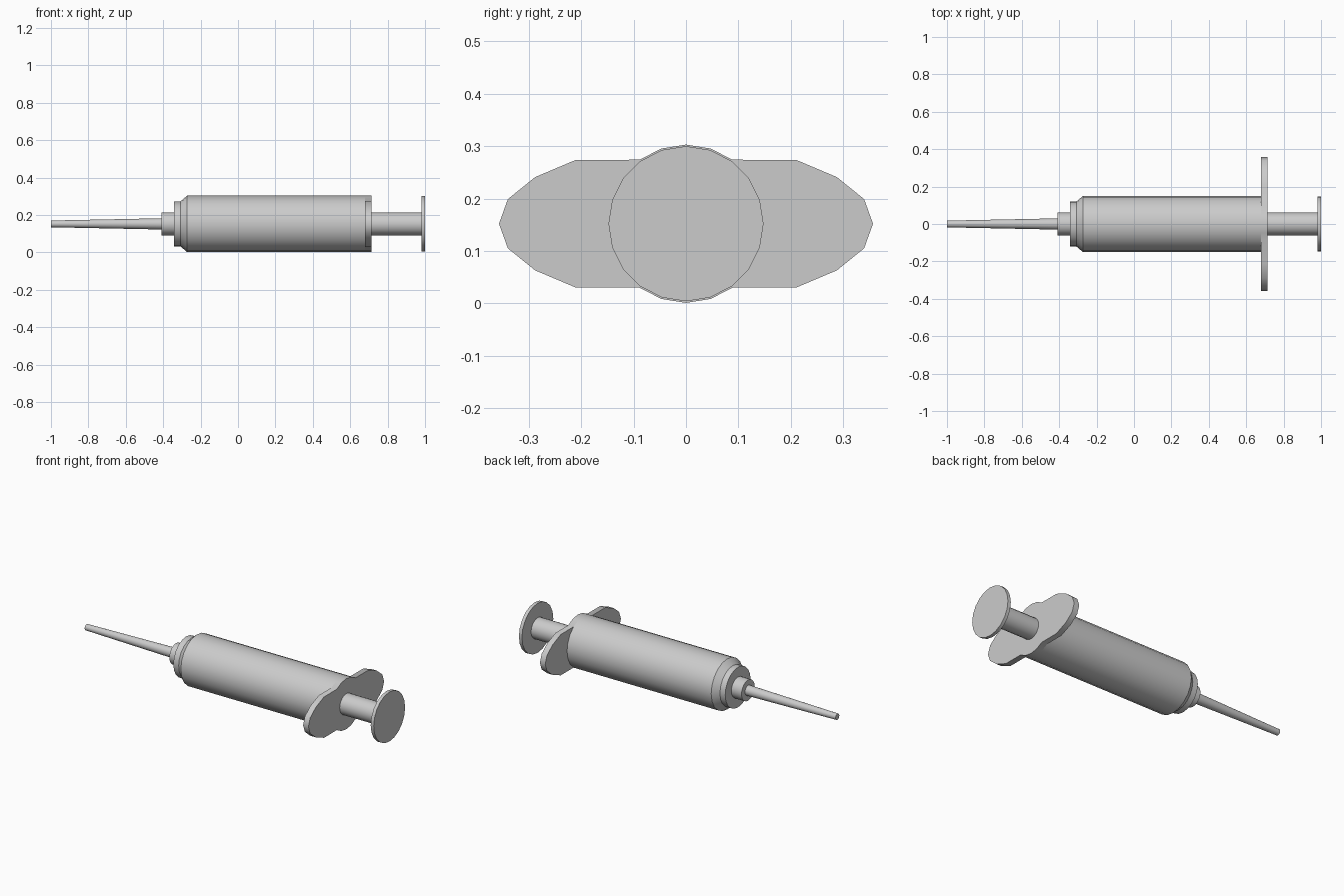
import bpy, bmesh, math

if "Cube" in bpy.data.objects:
    bpy.data.objects.remove(bpy.data.objects["Cube"])

R, SIDES, AXIS_Z = 0.151, 20, 0.152


def finish(bm, name):
    bmesh.ops.recalc_face_normals(bm, faces=bm.faces[:])
    mesh = bpy.data.meshes.new(name)
    bm.to_mesh(mesh)
    bm.free()
    ob = bpy.data.objects.new(name, mesh)
    ob.location.z = AXIS_Z
    bpy.context.collection.objects.link(ob)
    bpy.ops.object.select_all(action='DESELECT')
    ob.select_set(True)
    bpy.context.view_layer.objects.active = ob
    bpy.ops.object.shade_smooth_by_angle(angle=math.radians(40))
    return ob


def lathe(name, profile, cap_start=True, cap_end=True):
    """Revolve (x, radius) points around the x axis."""
    bm = bmesh.new()
    rings = []
    for x, r in profile:
        rings.append([bm.verts.new((x, r * math.sin(2 * math.pi * i / SIDES),
                                    r * math.cos(2 * math.pi * i / SIDES)))
                      for i in range(SIDES)])
    for a, b in zip(rings, rings[1:]):
        for i in range(SIDES):
            j = (i + 1) % SIDES
            bm.faces.new((a[i], a[j], b[j], b[i]))
    if cap_start:
        bm.faces.new(rings[0])
    if cap_end:
        bm.faces.new(rings[-1])
    return finish(bm, name)


# Needle, hub, barrel and plunger along the x axis
lathe("needle", [(-1.0, 0.018), (-0.41, 0.030)], cap_end=False)
lathe("needle_hub", [(-0.41, 0.062), (-0.343, 0.062)], cap_end=False)
lathe("barrel", [(-0.343, 0.120), (-0.308, 0.120), (-0.272, R), (0.68, R)], cap_end=False)
lathe("plunger_rod", [(0.715, 0.062), (0.98, 0.062)], False, False)
lathe("thumb_disc", [(0.98, 0.148), (1.0, 0.148)])

# Finger flange: round middle with a rounded wing on each side
arc = [(R * math.sin(a), R * math.cos(a)) for a in (math.radians(d) for d in (0, 18, 36))]
quarter = arc + [(0.210, 0.122), (0.288, 0.089), (0.340, 0.047), (0.357, 0.0)]
right = quarter + [(y, -z) for y, z in reversed(quarter[:-1])]
outline = right + [(-y, z) for y, z in reversed(right[1:-1])]
bm = bmesh.new()
face = bm.faces.new([bm.verts.new((0.68, y, z)) for y, z in outline])
ext = bmesh.ops.extrude_face_region(bm, geom=[face], use_keep_orig=True)
moved = [v for v in ext["geom"] if isinstance(v, bmesh.types.BMVert)]
bmesh.ops.translate(bm, verts=moved, vec=(0.035, 0, 0))
finish(bm, "finger_flange")
